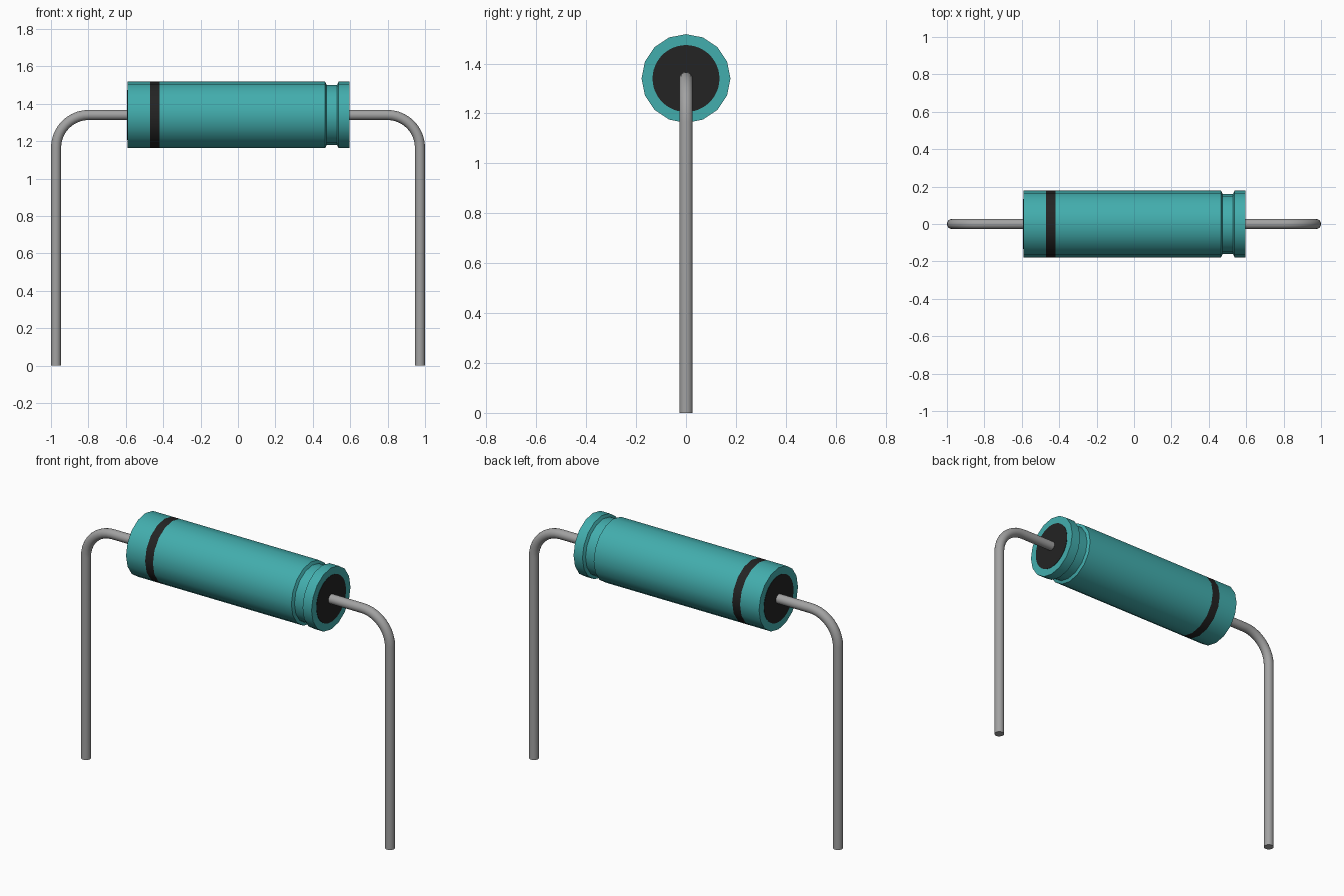
import bpy, bmesh
from math import sin, cos, pi, radians

cube = bpy.data.objects.get("Cube")
if cube:
    bpy.data.objects.remove(cube)

AXIS_Z = 1.34
SIDES = 16


def make_material(name, rgb):
    mat = bpy.data.materials.new(name)
    mat.use_nodes = True
    colour = (*rgb, 1.0)
    mat.diffuse_color = colour
    mat.node_tree.nodes["Principled BSDF"].inputs["Base Color"].default_value = colour
    return mat


teal = make_material("teal", (0.055, 0.42, 0.42))
black = make_material("black", (0.017, 0.017, 0.017))
metal = make_material("grey metal", (0.36, 0.36, 0.36))


def lathe_x(name, profile, dark_spans, materials):
    """Revolve (x, radius) points about the long axis; dark_spans get the second material."""
    bm = bmesh.new()
    rings = []
    for x, r in profile:
        angles = [2 * pi * i / SIDES for i in range(SIDES)]
        rings.append([bm.verts.new((x, r * sin(a), r * cos(a))) for a in angles])
    for span, (a, b) in enumerate(zip(rings, rings[1:])):
        for i in range(SIDES):
            j = (i + 1) % SIDES
            face = bm.faces.new((a[i], a[j], b[j], b[i]))
            face.material_index = int(span in dark_spans)
    for ring in (rings[0], rings[-1]):
        bm.faces.new(ring)
    bmesh.ops.recalc_face_normals(bm, faces=bm.faces)
    mesh = bpy.data.meshes.new(name)
    bm.to_mesh(mesh)
    bm.free()
    for mat in materials:
        mesh.materials.append(mat)
    obj = bpy.data.objects.new(name, mesh)
    obj.location.z = AXIS_Z
    bpy.context.collection.objects.link(obj)
    bpy.ops.object.select_all(action="DESELECT")
    obj.select_set(True)
    bpy.context.view_layer.objects.active = obj
    bpy.ops.object.shade_smooth_by_angle(angle=radians(35))
    return obj


# Sleeve with a painted band near one end and a crimped groove near the other
R, GROOVE_R = 0.178, 0.161
lathe_x("body",
        [(-0.592, R), (-0.47, R), (-0.42, R), (0.466, R), (0.474, GROOVE_R),
         (0.53, GROOVE_R), (0.538, R), (0.595, R)],
        {1}, [teal, black])

# Round seals on both end faces
SIDES = 48
for side, end in (("left", 0.595), ("right", -0.592)):
    out = 0.002 if end > 0 else -0.002
    lathe_x(side + "_end_seal", [(end - out, 0.134), (end + out, 0.134)], set(), [black])


# Bent wire leads
def make_lead(name, sign):
    bend, leg_x, steps = 0.175, 0.973, 10
    points = [(0.58, AXIS_Z)]
    for i in range(steps + 1):
        a = pi / 2 * (1 - i / steps)
        points.append((leg_x - bend + bend * cos(a), AXIS_Z - bend + bend * sin(a)))
    points.append((leg_x, 0))
    curve = bpy.data.curves.new(name, "CURVE")
    curve.dimensions = "3D"
    curve.bevel_depth = 0.027
    curve.bevel_resolution = 6
    curve.use_fill_caps = True
    spline = curve.splines.new("POLY")
    spline.points.add(len(points) - 1)
    for point, (x, z) in zip(spline.points, points):
        point.co = (sign * x, 0, z, 1)
    spline.use_smooth = True
    curve.materials.append(metal)
    bpy.context.collection.objects.link(bpy.data.objects.new(name, curve))


make_lead("left_lead", 1)
make_lead("right_lead", -1)
